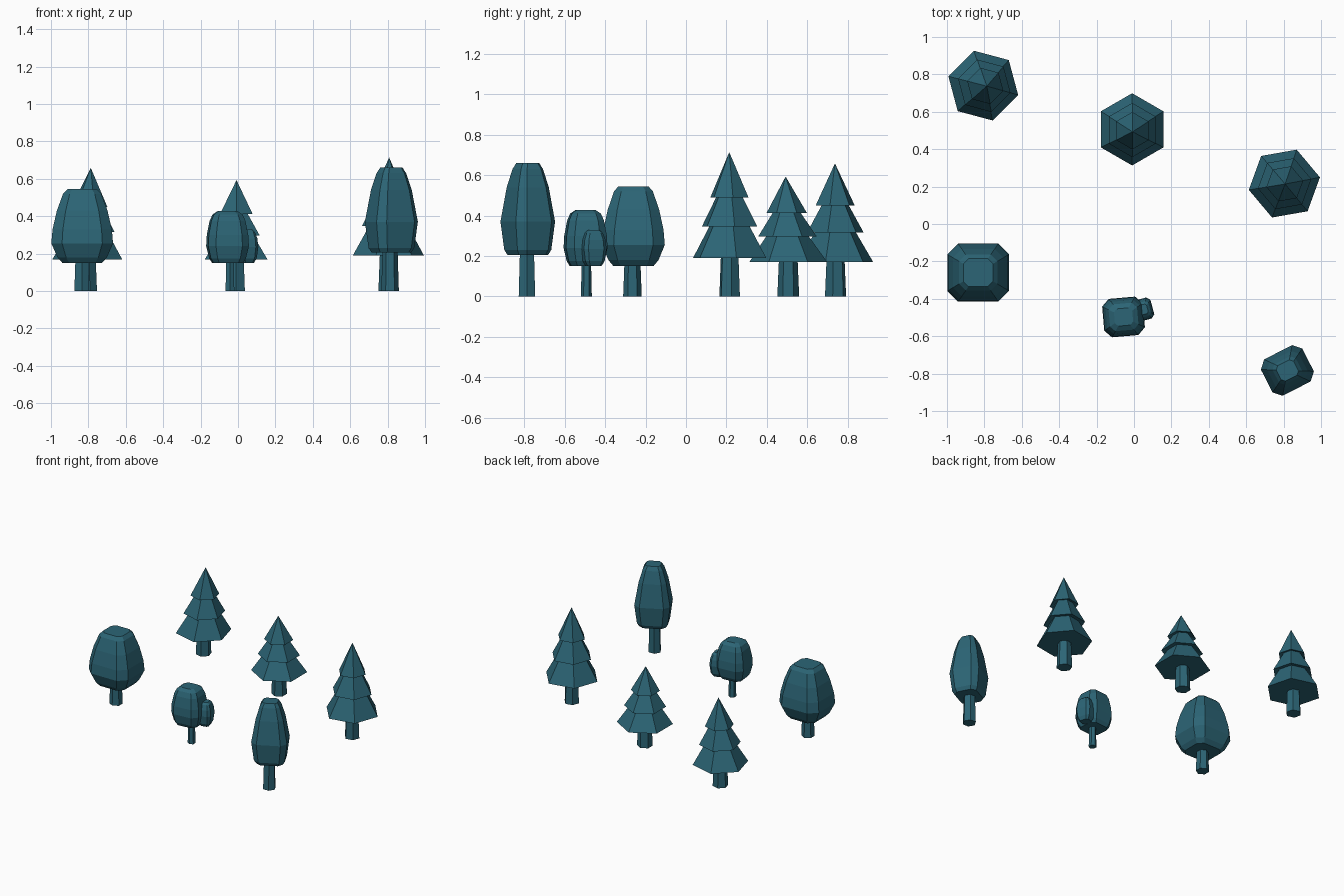
import bpy, bmesh
from math import cos, sin, radians

if "Cube" in bpy.data.objects:
    bpy.data.objects.remove(bpy.data.objects["Cube"])


def loft(name, rings, mat):
    """Skin a stack of equal-sized point rings and cap both ends."""
    bm = bmesh.new()
    loops = [[bm.verts.new(p) for p in ring] for ring in rings]
    n = len(loops[0])
    for a, b in zip(loops, loops[1:]):
        for i in range(n):
            j = (i + 1) % n
            bm.faces.new((a[i], a[j], b[j], b[i]))
    bm.faces.new(loops[0][::-1])
    bm.faces.new(loops[-1])
    bmesh.ops.remove_doubles(bm, verts=bm.verts, dist=0.0005)
    bmesh.ops.recalc_face_normals(bm, faces=bm.faces)
    me = bpy.data.meshes.new(name)
    bm.to_mesh(me)
    bm.free()
    me.materials.append(mat)
    ob = bpy.data.objects.new(name, me)
    bpy.context.collection.objects.link(ob)
    return ob


def hexagon(x, y, z, r, deg):
    return [(x + r * cos(radians(deg + 60 * i)), y + r * sin(radians(deg + 60 * i)), z)
            for i in range(6)]


def octagon(x, y, z, hx, hy, deg):
    """Rectangle with cut corners, turned by deg."""
    c = 0.37 * min(hx, hy)
    pts = [(hx, c - hy), (hx, hy - c), (hx - c, hy), (c - hx, hy),
           (-hx, hy - c), (-hx, c - hy), (c - hx, -hy), (hx - c, -hy)]
    s, k = sin(radians(deg)), cos(radians(deg))
    return [(x + u * k - v * s, y + u * s + v * k, z) for u, v in pts]


def trunk(name, x, y, r, top, deg):
    loft(name, [hexagon(x, y, 0, r, deg), hexagon(x, y, top, r * 0.85, deg)], TEAL)


def crown(name, x, y, hx, hy, deg, profile):
    loft(name, [octagon(x, y, z, hx * s, hy * s, deg) for z, s in profile], TEAL)


TEAL = bpy.data.materials.new("teal")
TEAL.diffuse_color = (0.025, 0.13, 0.18, 1)
TEAL.use_nodes = True
TEAL.node_tree.nodes["Principled BSDF"].inputs["Base Color"].default_value = TEAL.diffuse_color

# Three-tiered conifers: centre, apex position, base height, top height, turn
pines = [(-0.806, 0.74, -0.787, 0.737, 0.17, 0.657, -15),
         (-0.01, 0.506, -0.008, 0.493, 0.17, 0.592, 30),
         (0.804, 0.216, 0.808, 0.214, 0.19, 0.713, 10)]
# height fraction and radius, stepping in under each tier
TIERS = [(0, 0.04), (0, 0.193), (0.32, 0.10), (0.30, 0.145),
         (0.60, 0.063), (0.575, 0.10), (1, 0)]
for i, (x, y, ax, ay, z0, z1, deg) in enumerate(pines, 1):
    rings = []
    for f, r in TIERS:
        rings.append(hexagon(x + (ax - x) * f, y + (ay - y) * f, z0 + (z1 - z0) * f, r, deg))
    # pointed tip: skin to a tiny ring that merges into a point
    loft(f"pine_foliage_{i}", rings[:-1] + [hexagon(ax, ay, z1, 0.0006, deg)], TEAL)
    trunk(f"pine_trunk_{i}", x, y, 0.054, z0 + 0.02, deg)

# Wide leafy tree
crown("wide_tree_crown", -0.833, -0.26, 0.165, 0.155, 0,
      [(0.15, 0.64), (0.18, 0.80), (0.255, 1), (0.33, 0.96), (0.43, 0.82),
       (0.52, 0.62), (0.545, 0.48)])
trunk("wide_tree_trunk", -0.835, -0.265, 0.046, 0.18, 30)

# Small leafy tree with a side clump
crown("small_tree_crown", -0.056, -0.497, 0.109, 0.103, 5,
      [(0.15, 0.72), (0.175, 0.86), (0.24, 1), (0.30, 0.97), (0.375, 0.84),
       (0.41, 0.70), (0.428, 0.45)])
crown("small_tree_clump", 0.05, -0.457, 0.05, 0.058, 15,
      [(0.15, 0.6), (0.175, 0.85), (0.235, 1), (0.28, 0.92), (0.315, 0.7), (0.328, 0.45)])
trunk("small_tree_trunk", -0.043, -0.493, 0.027, 0.18, 30)

# Tall leafy tree
crown("tall_tree_crown", 0.82, -0.783, 0.124, 0.109, 27,
      [(0.205, 0.74), (0.23, 0.86), (0.37, 1), (0.54, 0.77), (0.63, 0.56), (0.66, 0.42)])
trunk("tall_tree_trunk", 0.813, -0.787, 0.047, 0.23, 0)
